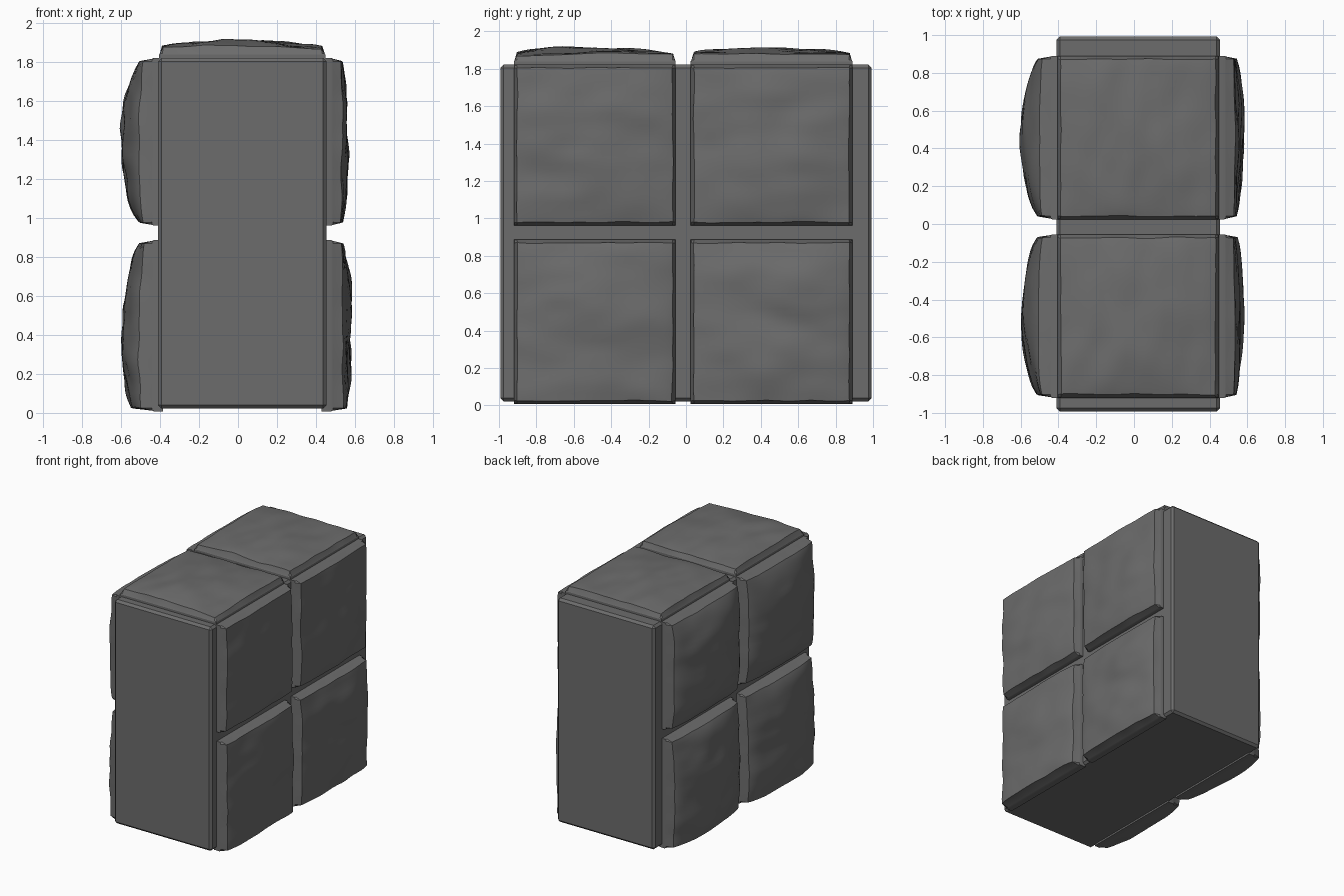
import bpy, bmesh, math
from mathutils import Vector, noise

if "Cube" in bpy.data.objects:
    bpy.data.objects.remove(bpy.data.objects["Cube"])

mat = bpy.data.materials.new("dark grey stone")
mat.diffuse_color = (0.15, 0.15, 0.15, 1)
mat.use_nodes = True
mat.node_tree.nodes["Principled BSDF"].inputs["Base Color"].default_value = mat.diffuse_color


def finish(bm, name):
    bmesh.ops.recalc_face_normals(bm, faces=bm.faces)
    me = bpy.data.meshes.new(name)
    bm.to_mesh(me)
    bm.free()
    me.materials.append(mat)
    ob = bpy.data.objects.new(name, me)
    bpy.context.collection.objects.link(ob)
    bpy.context.view_layer.objects.active = ob
    bpy.ops.object.select_all(action='DESELECT')
    ob.select_set(True)
    bpy.ops.object.shade_smooth_by_angle(angle=math.radians(30))
    return ob


# Plain bevelled core showing at the ends, underside and grooves
bm = bmesh.new()
bmesh.ops.create_cube(bm, size=1)
for v in bm.verts:
    v.co = Vector((0.022 + v.co.x * 0.866, v.co.y * 1.985, 0.922 + v.co.z * 1.80))
bmesh.ops.bevel(bm, geom=list(bm.edges), offset=0.018, segments=1, affect='EDGES')
finish(bm, "wall_core")


def stone(name, place, ur, vr, edge, peak, rough, seed, low=False):
    """Rough pillow stone; place(u, v, h) maps it onto a face of the core."""
    steps = 24
    lu, lv = ur[1] - ur[0], vr[1] - vr[0]
    ts = [0, 0, 0.004, 0.02, 0.026] + [0.026 + 0.948 * i / steps for i in range(1, steps)]
    ts += [0.974, 0.98, 0.996, 1, 1]
    n = len(ts)
    off = Vector((seed * 7.3, seed * 3.1, seed * 1.7))
    bm = bmesh.new()
    grid = []
    for i, a in enumerate(ts):
        row = []
        for j, b in enumerate(ts):
            k = min(i, n - 1 - i, j, n - 1 - j)
            u, v = ur[0] + a * lu, vr[0] + b * lv
            if k == 0:
                h = -0.02
            elif k == 1:
                h = edge * 0.4
            elif k == 2:
                h = edge * 0.5
            else:
                # rounded pillow plus folded, chiselled relief
                bb = 0.1 + 0.9 * b if low else b
                swell = (max(0, math.sin(math.pi * a)) ** 0.45
                         * max(0, math.sin(math.pi * bb)) ** 0.5)
                p = Vector((u * 2.3, v * 4.2, 0)) + off
                r = noise.noise(p) + 0.55 * noise.noise(p * 2.1)
                fade = 0.35 + 0.65 * min(1, swell)
                h = edge + (peak - edge) * swell + rough * r * fade
                h = max(h, edge * 0.7)
                # ragged outline of the raised face
                w = 0.010 * noise.noise(Vector((u * 7, v * 7, 5)) + off)
                cu, cv = abs(2 * a - 1) ** 12, abs(2 * b - 1) ** 12
                u += w * cu
                v += w * cv
            row.append(bm.verts.new(place(u, v, h)))
        grid.append(row)
    for i in range(n - 1):
        for j in range(n - 1):
            bm.faces.new((grid[i][j], grid[i + 1][j], grid[i + 1][j + 1], grid[i][j + 1]))
    bmesh.ops.remove_doubles(bm, verts=bm.verts, dist=0.0005)
    bmesh.ops.holes_fill(bm, edges=[e for e in bm.edges if e.is_boundary], sides=0)
    finish(bm, name)


columns = {"front": (-0.92, -0.055), "back": (0.025, 0.89)}
rows = {"lower": (0.008, 0.887), "upper": (0.962, 1.822)}
seed = 1
for cname, ur in columns.items():
    # Side stones, two rows per side
    for rname, vr in rows.items():
        low = rname == "lower"
        stone(f"right_{rname}_{cname}_stone", lambda u, v, h: (0.45 + h, u, v),
              ur, vr, 0.075, 0.128 if low else 0.112, 0.022, seed, low)
        stone(f"left_{rname}_{cname}_stone", lambda u, v, h: (-0.406 - h, u, v),
              ur, vr, 0.07, 0.19, 0.022, seed + 1, low)
        seed += 2
    # Cap stone on top
    stone(f"top_{cname}_stone", lambda u, v, h: (v, u, 1.818 + h),
          ur, (-0.405, 0.449), 0.055, 0.09, 0.024, seed)
    seed += 1
